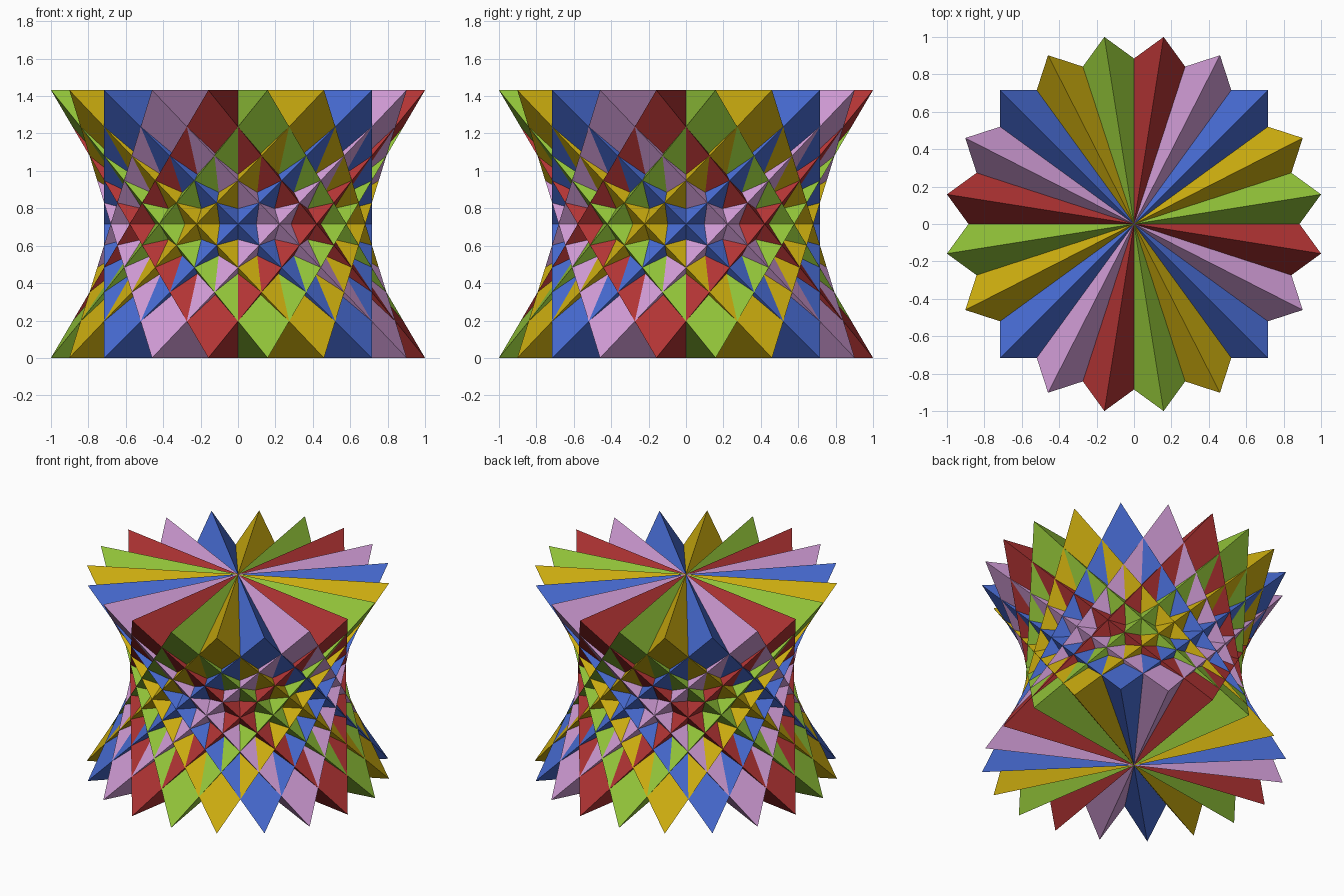
import bpy, bmesh, math

if "Cube" in bpy.data.objects:
    bpy.data.objects.remove(bpy.data.objects["Cube"])

COUNT = 10                               # interlocking tetrahedra
RADIUS = 1 / math.cos(math.radians(9))   # half length of each tetrahedron edge
HEIGHT = RADIUS * math.sqrt(2)           # distance between its two level edges

COLOURS = [
    ("green", (0.296, 0.565, 0.042)),
    ("yellow", (0.631, 0.434, 0.005)),
    ("blue", (0.065, 0.150, 0.658)),
    ("lilac", (0.631, 0.328, 0.665)),
    ("red", (0.445, 0.034, 0.034)),
]

materials = []
for name, rgb in COLOURS:
    mat = bpy.data.materials.new(name)
    mat.diffuse_color = (*rgb, 1)
    mat.use_nodes = True
    mat.node_tree.nodes["Principled BSDF"].inputs["Base Color"].default_value = mat.diffuse_color
    materials.append(mat)


def tetrahedron(name, angle, material):
    """Regular tetrahedron with one level edge on top and a crossed one below."""
    bm = bmesh.new()
    verts = []
    for z, turn in ((HEIGHT, 0), (0, math.pi / 2)):
        for half in (0, math.pi):
            a = angle + turn + half
            verts.append(bm.verts.new((RADIUS * math.cos(a), RADIUS * math.sin(a), z)))
    for skip in range(4):
        bm.faces.new([v for i, v in enumerate(verts) if i != skip])
    bmesh.ops.recalc_face_normals(bm, faces=bm.faces)
    mesh = bpy.data.meshes.new(name)
    bm.to_mesh(mesh)
    bm.free()
    mesh.materials.append(material)
    obj = bpy.data.objects.new(name, mesh)
    bpy.context.collection.objects.link(obj)


# Tetrahedra fanned around the vertical axis, the five colours repeating
for k in range(COUNT):
    colour = k % len(COLOURS)
    tetrahedron(f"{COLOURS[colour][0]}_tetrahedron_{k // len(COLOURS) + 1}",
                math.radians(9 + 18 * k), materials[colour])
